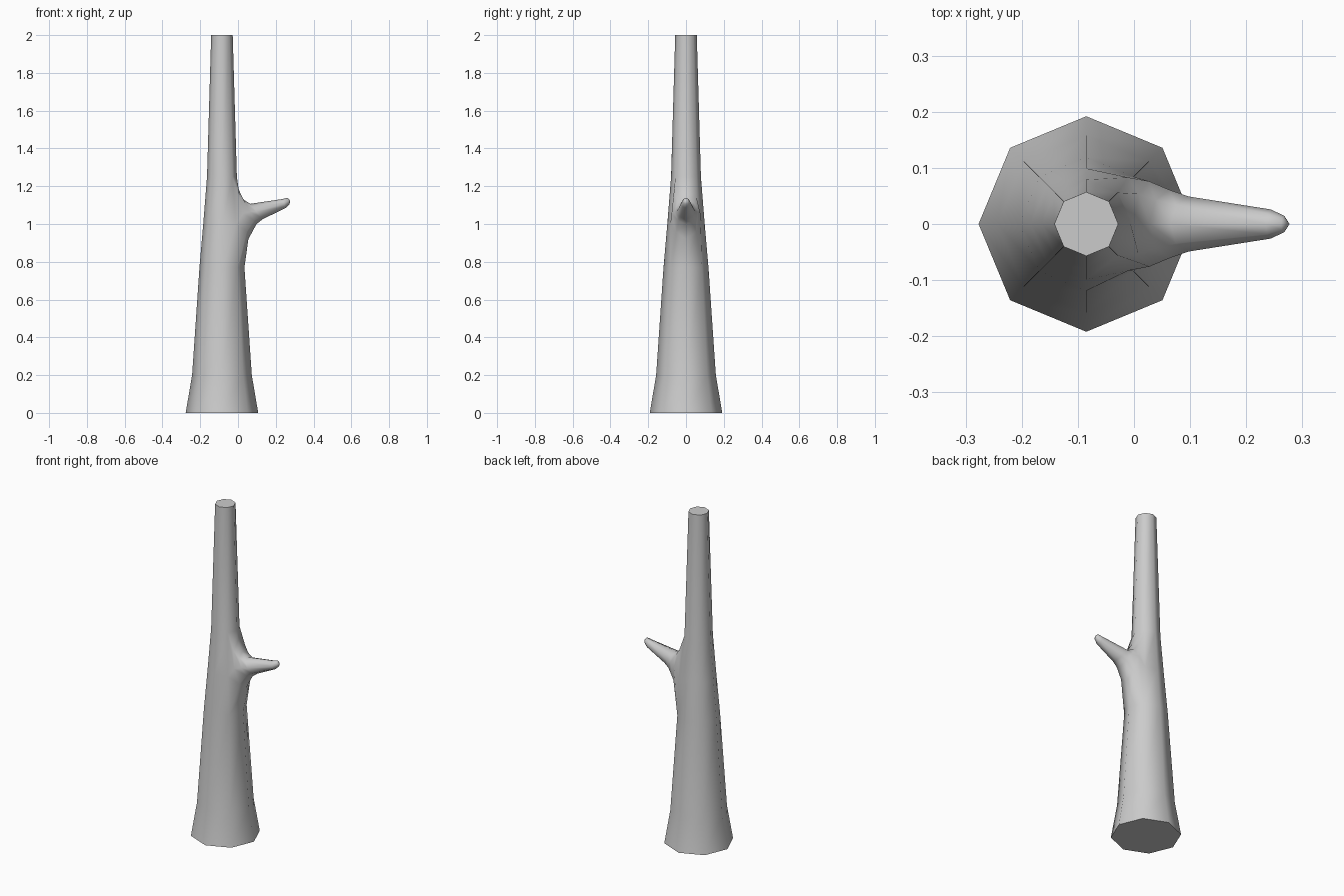
import bpy, bmesh
from math import sin, cos, pi, radians

cube = bpy.data.objects.get("Cube")
if cube:
    bpy.data.objects.remove(cube)

SIDES = 8
AXIS_X = -0.085

# Trunk rings: height, radius
TRUNK = [(0, 0.192), (0.2, 0.158), (0.77, 0.119), (1.0, 0.099), (1.25, 0.079), (2.0, 0.057)]
# Branch rings: lower point (x, z), upper point (x, z), half width
BRANCH = [((0.055, 0.92), (0.0, 1.19), 0.076),
          ((0.098, 1.0), (0.028, 1.13), 0.061),
          ((0.13, 1.025), (0.065, 1.107), 0.049),
          ((0.252, 1.085), (0.235, 1.132), 0.026),
          ((0.272, 1.105), (0.262, 1.139), 0.015)]

bm = bmesh.new()


def bridge(a, b):
    for i in range(SIDES):
        j = (i + 1) % SIDES
        bm.faces.new((a[i], a[j], b[j], b[i]))


# Tapered trunk, open on the +x side where the branch grows
rings = []
for z, r in TRUNK:
    rings.append([bm.verts.new((AXIS_X + r * cos(2 * pi * i / SIDES), r * sin(2 * pi * i / SIDES), z))
                  for i in range(SIDES)])
for k in range(len(rings) - 1):
    low, high = rings[k], rings[k + 1]
    for i in range(SIDES):
        j = (i + 1) % SIDES
        if k in (2, 3) and i in (0, SIDES - 1):
            continue
        bm.faces.new((low[i], low[j], high[j], high[i]))
bm.faces.new(rings[0])
bm.faces.new(rings[-1])

# Swell the trunk beside the opening and drop the unused middle vertex
below, middle, above = rings[2:5]
for i, side in ((1, 1), (-1, -1)):
    middle[i].co.x, middle[i].co.y = -0.01, side * 0.083
bm.verts.remove(middle[0])

# Branch lofted out of the opening
previous = [below[0], below[1], middle[1], above[1], above[0], above[-1], middle[-1], below[-1]]
for (x0, z0), (x1, z1), width in BRANCH:
    ring = []
    for i in range(SIDES):
        a = 2 * pi * i / SIDES
        t = (1 - cos(a)) / 2
        ring.append(bm.verts.new((x0 + (x1 - x0) * t, width * sin(a), z0 + (z1 - z0) * t)))
    bridge(previous, ring)
    previous = ring
tip = bm.verts.new((0.277, 0, 1.122))
for i in range(SIDES):
    bm.faces.new((previous[i], previous[(i + 1) % SIDES], tip))

bmesh.ops.recalc_face_normals(bm, faces=bm.faces)
mesh = bpy.data.meshes.new("tree_trunk")
bm.to_mesh(mesh)
bm.free()
trunk = bpy.data.objects.new("tree_trunk", mesh)
bpy.context.collection.objects.link(trunk)

# Plain grey surface
grey = bpy.data.materials.new("light_grey")
grey.use_nodes = True
colour = (0.6, 0.6, 0.6, 1)
grey.diffuse_color = colour
grey.node_tree.nodes["Principled BSDF"].inputs["Base Color"].default_value = colour
mesh.materials.append(grey)

bpy.context.view_layer.objects.active = trunk
trunk.select_set(True)
bpy.ops.object.shade_smooth_by_angle(angle=radians(60))
